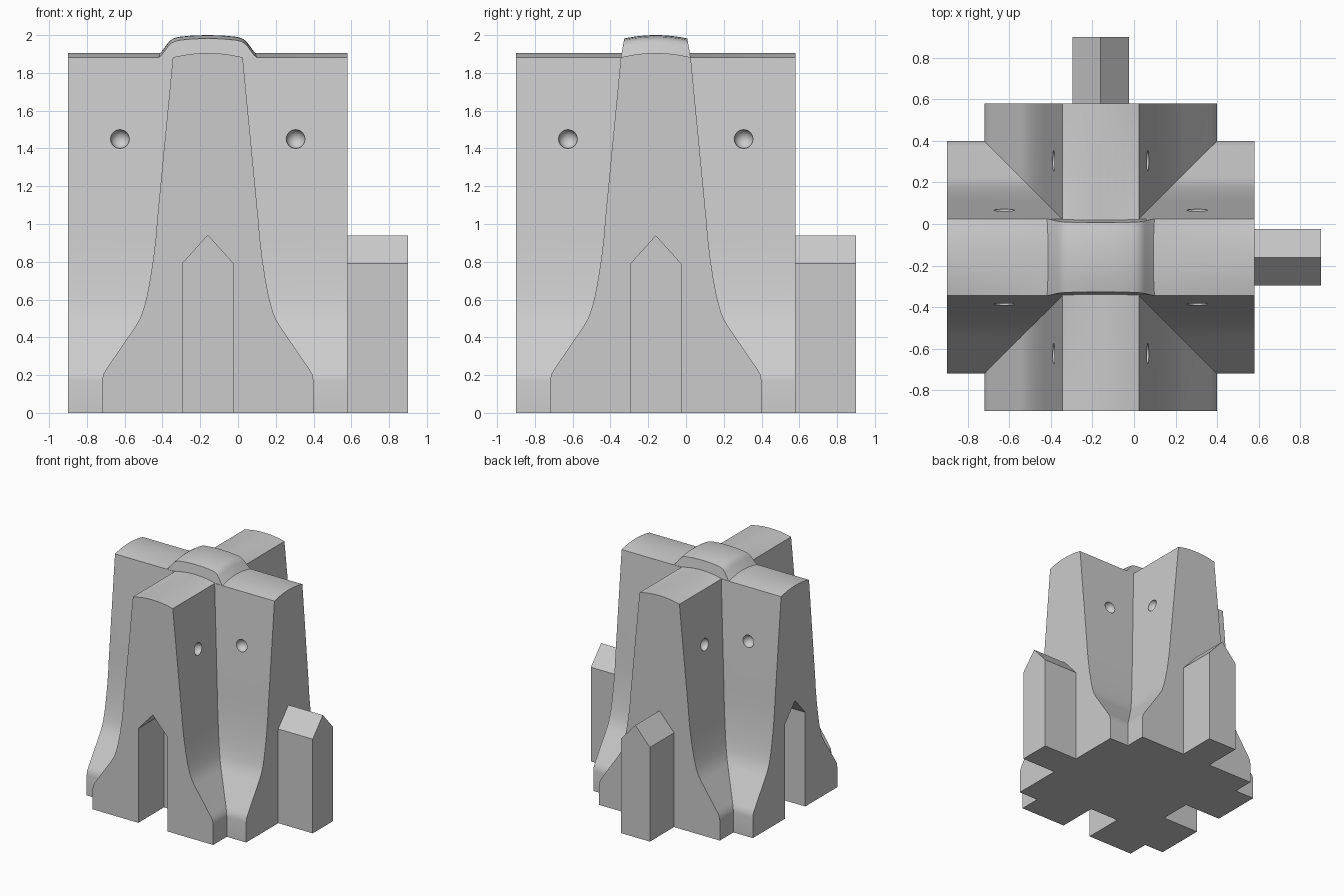
import bpy, bmesh, math
from mathutils import Matrix, Vector

if "Cube" in bpy.data.objects:
    bpy.data.objects.remove(bpy.data.objects["Cube"])

C = -0.16                      # centre line of both crossing walls
TURN = Matrix(((0, 1, 0, 0), (1, 0, 0, 0), (0, 0, 1, 0), (0, 0, 0, 1)))   # swaps x and y


def loft(name, sections, swap=False):
    """Skin a list of equal-length closed sections and cap both ends."""
    bm = bmesh.new()
    rings = [[bm.verts.new(p) for p in s] for s in sections]
    n = len(rings[0])
    for a, b in zip(rings, rings[1:]):
        for i in range(n):
            bm.faces.new((a[i], a[(i + 1) % n], b[(i + 1) % n], b[i]))
    bm.faces.new(rings[0])
    bm.faces.new(rings[-1])
    if swap:
        bm.transform(TURN)
    bmesh.ops.recalc_face_normals(bm, faces=bm.faces)
    me = bpy.data.meshes.new(name)
    bm.to_mesh(me)
    bm.free()
    ob = bpy.data.objects.new(name, me)
    bpy.context.collection.objects.link(ob)
    return ob


def prism(name, profile, x0, x1, swap=False):
    """Extrude a (y offset, z) profile along x."""
    return loft(name, [[(x, C + w, z) for w, z in profile] for x in (x0, x1)], swap)


def arch(half, z_edge, rise, n=10):
    """Points of a shallow arch from +half to -half."""
    return [(half * (1 - 2 * i / n), z_edge + rise * (1 - (1 - 2 * i / n) ** 2)) for i in range(n + 1)]


def boolean(target, tool, op):
    m = target.modifiers.new(op, 'BOOLEAN')
    m.operation, m.object, m.solver = op, tool, 'EXACT'
    bpy.context.view_layer.objects.active = target
    bpy.ops.object.modifier_apply(modifier=m.name)
    bpy.data.objects.remove(tool)


def smooth(ob):
    bpy.ops.object.select_all(action='DESELECT')
    ob.select_set(True)
    bpy.context.view_layer.objects.active = ob
    bpy.ops.object.shade_smooth_by_angle(angle=math.radians(25))


# Flared wall section, right-hand side from the foot up
side = [(.56, 0), (.56, .17), (.553, .205), (.535, .235), (.388, .45), (.36, .497), (.34, .55),
        (.322, .62), (.305, .71), (.288, .82), (.275, .93), (.268, 1.02)]
wall = side + arch(.185, 1.882, .023) + [(-w, z) for w, z in reversed(side)]
house = [(-.135, 0), (.135, 0), (.135, .79), (0, .94), (-.135, .79)]

# Two crossing walls joined into one block
block = prism("barrier_block", wall, -.9, .58)
boolean(block, prism("cross_wall", wall, -.9, .58, True), 'UNION')

# Grooves in the -x and -y ends
for swap in (False, True):
    groove = [(w, z if z else -.1) for w, z in house]
    boolean(block, prism("groove_cutter", groove, -1.0, -.56, swap), 'DIFFERENCE')

# Round lifting dimples on both faces of every arm
for swap in (False, True):
    for along in (-.465, .465):
        for s in (-1, 1):
            bpy.ops.mesh.primitive_uv_sphere_add(segments=24, ring_count=12, radius=.05)
            ball = bpy.context.object
            p = Vector((C + along, C + s * .227, 1.45))
            ball.location = TURN @ p if swap else p
            bpy.context.view_layer.update()
            boolean(block, ball, 'DIFFERENCE')
smooth(block)

# Raised cap over the crossing, lofted along x
stations = [(.262, 1.897), (.245, 1.912), (.212, 1.957), (.195, 1.974), (.178, 1.984), (.15, 1.991), (.08, 1.998)]
stations = [(-x, z) for x, z in stations] + [(0, 2.0)] + [(x, z) for x, z in reversed(stations)]
sections = []
for x, top in stations:
    half = .185 - .018 * (top - 1.897) / .103
    ring = [(.187, 1.85)] + arch(half, top - .018, .018) + [(-.187, 1.85)]
    sections.append([(C + x, C + w, z) for w, z in ring])
smooth(loft("top_cap", sections))

# Tongues on the +x and +y ends
prism("right_tongue", house, .57, .9)
prism("back_tongue", house, .57, .9, True)
